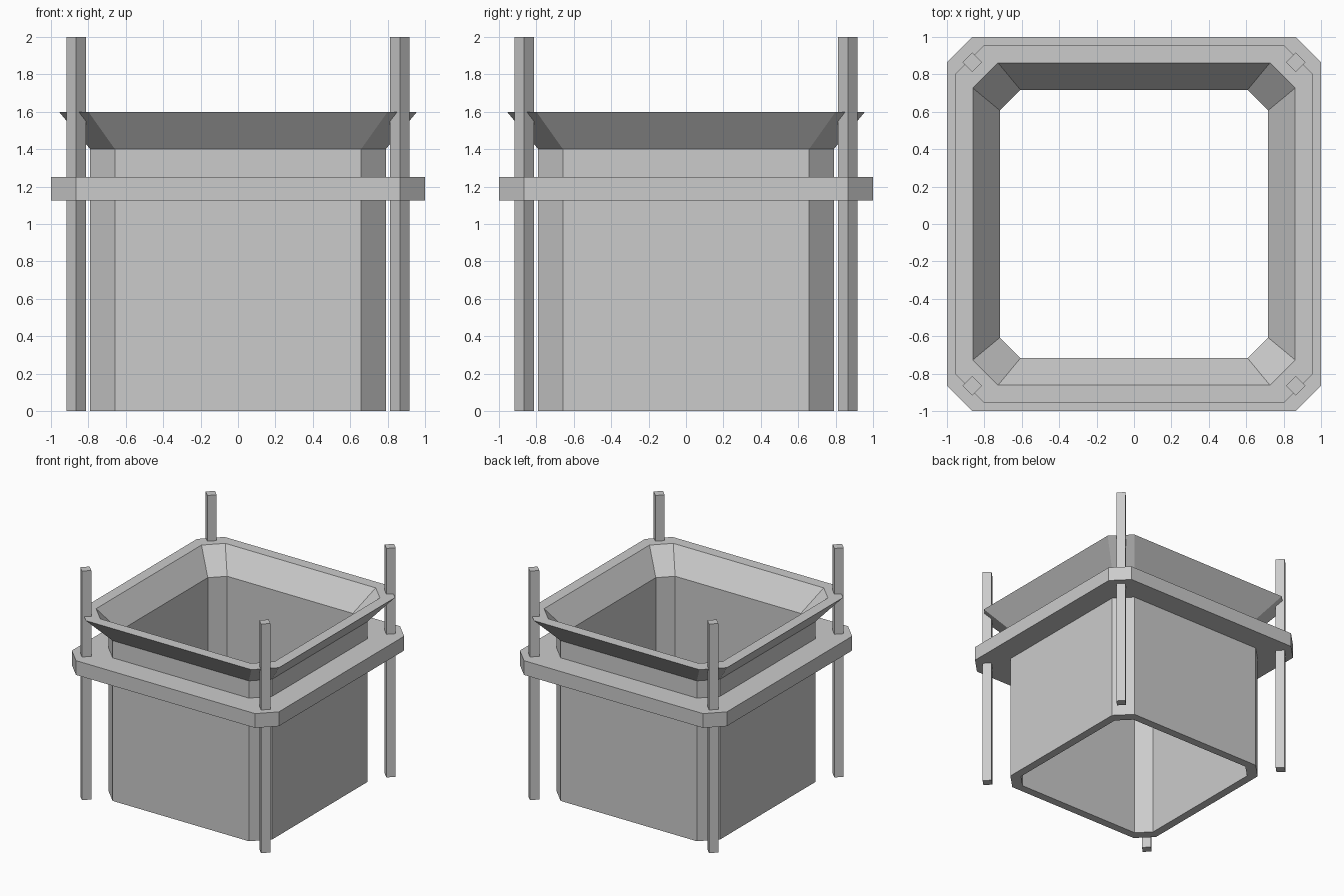
import bpy
import bmesh
from math import pi, cos, sin

if "Cube" in bpy.data.objects:
    bpy.data.objects.remove(bpy.data.objects["Cube"])


def octagon(half, flat, z):
    """Square outline of half-width `half` with chamfers starting at `flat`."""
    quarter = [(half, -flat), (half, flat)]
    pts = []
    for _ in range(4):
        pts += [(x, y, z) for x, y in quarter]
        quarter = [(-y, x) for x, y in quarter]
    return pts


def loft(name, loops, closed):
    """Skin consecutive loops; join last to first if closed, else cap the ends."""
    bm = bmesh.new()
    rings = [[bm.verts.new(p) for p in loop] for loop in loops]
    pairs = list(zip(rings, rings[1:]))
    if closed:
        pairs.append((rings[-1], rings[0]))
    else:
        bm.faces.new(rings[0])
        bm.faces.new(rings[-1])
    n = len(rings[0])
    for a, b in pairs:
        for i in range(n):
            j = (i + 1) % n
            bm.faces.new((a[i], a[j], b[j], b[i]))
    bmesh.ops.recalc_face_normals(bm, faces=bm.faces)
    mesh = bpy.data.meshes.new(name)
    bm.to_mesh(mesh)
    bm.free()
    obj = bpy.data.objects.new(name, mesh)
    bpy.context.collection.objects.link(obj)
    return obj


# Open-ended chute with flared rim: (half-width, flat, height) around the wall
wall = [(0.79, 0.658, 0), (0.79, 0.658, 1.4), (0.957, 0.80, 1.6),
        (0.862, 0.727, 1.6), (0.717, 0.607, 1.4), (0.717, 0.607, 0)]
loft("chute_body", [octagon(*p) for p in wall], True)

# Collar around the body
collar = [(0.79, 0.658, 1.125), (1.0, 0.865, 1.125),
          (1.0, 0.865, 1.25), (0.79, 0.658, 1.25)]
loft("collar", [octagon(*p) for p in collar], True)

# Four diamond-section posts through the collar corners
for side_y, row in ((-1, "front"), (1, "back")):
    for side_x, col in ((-1, "left"), (1, "right")):
        cx, cy = 0.865 * side_x, 0.865 * side_y
        loops = [[(cx + 0.053 * cos(k * pi / 2), cy + 0.053 * sin(k * pi / 2), z)
                  for k in range(4)] for z in (0, 2)]
        loft(f"{row}_{col}_post", loops, False)
